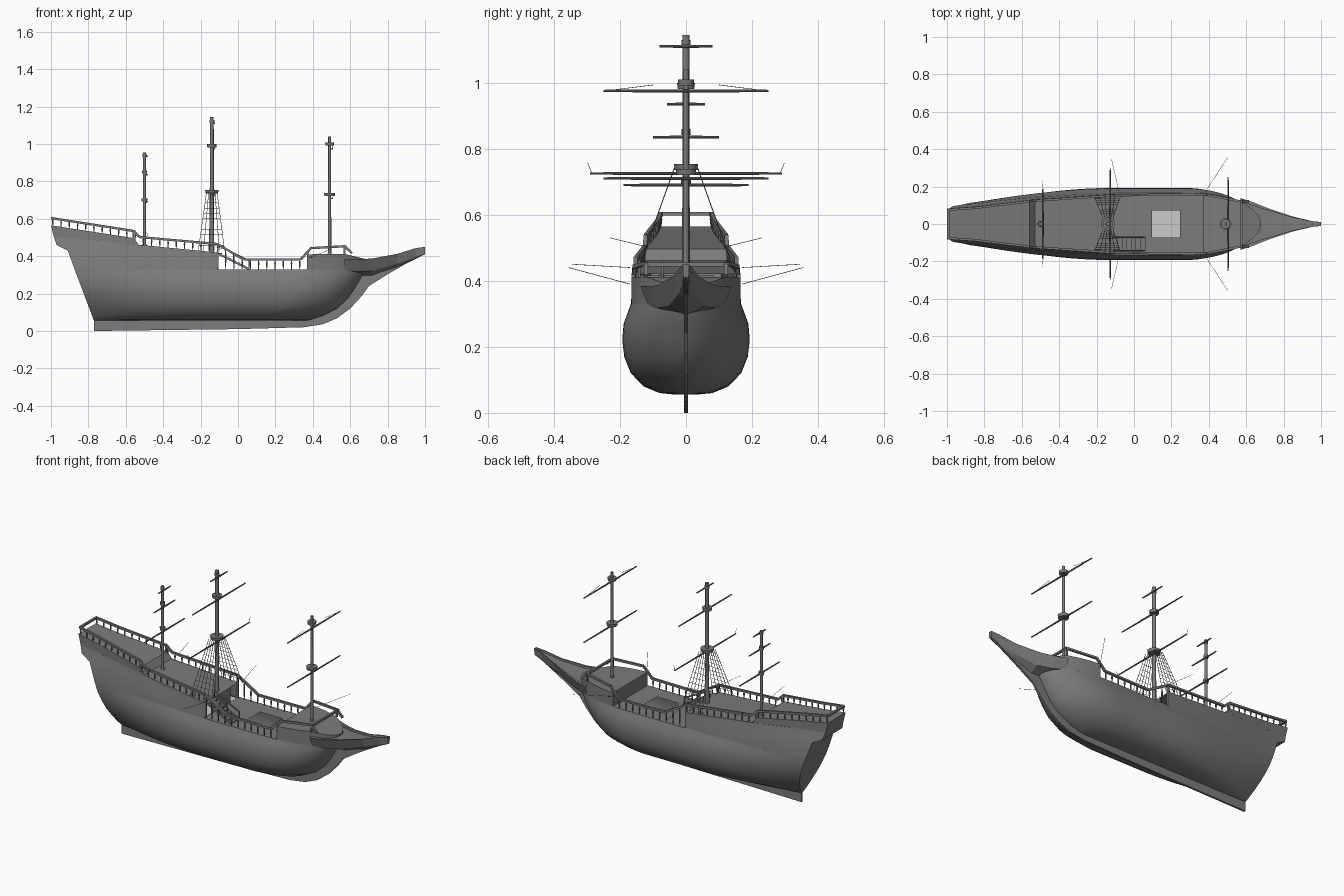
import bpy, bmesh, math
from mathutils import Vector, Matrix

if "Cube" in bpy.data.objects:
    bpy.data.objects.remove(bpy.data.objects["Cube"])


def material(name, v):
    m = bpy.data.materials.new(name)
    m.diffuse_color = (v, v, v, 1)
    m.use_nodes = True
    m.node_tree.nodes["Principled BSDF"].inputs["Base Color"].default_value = m.diffuse_color
    return m


DARK, LIGHT = material("dark_timber", .2), material("pale_floor", .8)


def interp(table, x):
    if x <= table[0][0]:
        return table[0][1]
    for (a, p), (b, q) in zip(table, table[1:]):
        if x <= b:
            return p + (q - p) * (x - a) / (b - a)
    return table[-1][1]


def finish(name, bm, mirror=False, smooth=False, mat=DARK):
    me = bpy.data.meshes.new(name)
    bm.to_mesh(me)
    bm.free()
    me.materials.append(mat)
    ob = bpy.data.objects.new(name, me)
    bpy.context.collection.objects.link(ob)
    if mirror:
        m = ob.modifiers.new("mirror", 'MIRROR')
        m.use_axis = (False, True, False)
        m.merge_threshold = 0.0005
    if smooth:
        bpy.ops.object.select_all(action='DESELECT')
        ob.select_set(True)
        bpy.context.view_layer.objects.active = ob
        bpy.ops.object.shade_smooth_by_angle(angle=math.radians(35))
    return ob


def skin(name, rows, smooth=False, mat=DARK):
    """Quad sheet through rows of points on the -y side, mirrored to +y."""
    bm = bmesh.new()
    vs = [[bm.verts.new(p) for p in r] for r in rows]
    for r0, r1 in zip(vs, vs[1:]):
        for i in range(len(r0) - 1):
            bm.faces.new((r0[i], r0[i + 1], r1[i + 1], r1[i]))
    bmesh.ops.remove_doubles(bm, verts=bm.verts, dist=1e-5)
    return finish(name, bm, True, smooth, mat)


def beam(bm, p, q, r, n=4, r2=None):
    p, q = Vector(p), Vector(q)
    d = q - p
    rot = d.to_track_quat('Z', 'Y').to_matrix().to_4x4()
    spin = Matrix.Rotation(math.pi / 4 if n == 4 else 0, 4, 'Z')
    bmesh.ops.create_cone(bm, cap_ends=True, segments=n, radius1=r, radius2=r if r2 is None else r2,
                          depth=d.length, matrix=Matrix.Translation((p + q) / 2) @ rot @ spin)


def box(bm, c, s):
    bmesh.ops.create_cube(bm, size=1, matrix=Matrix.Translation(c) @ Matrix.Diagonal((*s, 1)))


def centre(row):
    return [(x, 0, z) for x, y, z in row]


# Hull: rows of z, half beam, stern fraction, stem x
LEVELS = [(.055, .03, .15, .36), (.06, .08, .15, .39), (.08, .128, .22, .45), (.12, .167, .34, .53),
          (.17, .187, .46, .585), (.22, .193, .54, .62), (.27, .189, .6, .65), (.30, .178, .64, .667),
          (.33, .167, .68, .68)]


def stern_x(z):
    return -.77 - .378 * (z - .055)


def half(level, u):
    z, b, s, xe = level
    if u < .5:
        return b * (s + (1 - s) * math.sin(math.pi * u) ** .9)
    k = max(0, (u - .76) / .24)
    return b * max(0, 1 - k * k) ** .52


def top_half(x):
    a = stern_x(.33)
    return half(LEVELS[-1], min(1, max(0, (x - a) / (.68 - a))))


US = [1 - (1 - i / 36) ** 1.5 for i in range(37)]
hull = []
for L in LEVELS:
    a = stern_x(L[0])
    hull.append([(a + (L[3] - a) * u, -half(L, u), L[0]) for u in US])
skin("hull", [centre(hull[0])] + hull, True)
column = [r[0] for r in hull]
skin("transom", [column, centre(column)])

# Upper works aft, with the overhanging stern
EDGE = [(-1, .083), (-.85, .093), (-.55, .13), (-.11, .160), (.37, .167), (.57, .128)]
N = 14
aft = []
for k, (xs, zs, zf) in enumerate([(stern_x(.33), .33, .33), (-.91, .43, .36), (-.97, .46, .385), (-.985, .505, .42)]):
    row = []
    for i in range(N + 1):
        t = i / N
        x = xs + (-.11 - xs) * t
        w = top_half(x) * (1 - k / 3) + interp(EDGE, x) * k / 3
        row.append((x, -w, zs + (zf - zs) * t))
    aft.append(row)
skin("aft_side", aft, True)


def edge_row(x0, x1, z0, z1, n=8):
    xs = [x0 + (x1 - x0) * i / n for i in range(n + 1)]
    return [(x, -interp(EDGE, x), z0 + (z1 - z0) * i / n) for i, x in enumerate(xs)]


poop_low, poop_top = edge_row(-.985, -.53, .505, .461), edge_row(-1, -.56, .565, .497)
quarter = edge_row(-.53, -.11, .461, .42)
skin("poop_side", [poop_low, poop_top], True)
skin("poop_deck", [poop_top, centre(poop_top)])
skin("quarter_deck", [quarter, centre(quarter)])
skin("poop_front", [[p, (p[0], 0, p[2])] for p in (poop_low[-1], poop_top[-1])])
column = [r[0] for r in aft] + [poop_top[0]]
skin("stern_face", [column, centre(column)])

# Quarterdeck bulkhead with a doorway on each side, pale floors inside
bm = bmesh.new()
box(bm, (-.113, 0, .374), (.006, .17, .088))
for s in (-1, 1):
    box(bm, (-.113, s * .155, .374), (.006, .012, .088))
finish("bulkhead", bm)
for nm, x0, x1, w, z in (("cabin_floor", -.3, -.11, .15, .331), ("hold_floor", .07, .27, .1, .25)):
    r = [(x0, -w, z), (x1, -w, z)]
    skin(nm, [r, centre(r)], mat=LIGHT)

# Waist deck around an open hatch
xs = [-.11 + .048 * i for i in range(11)]
skin("waist_deck_side", [[(x, -top_half(x), .33) for x in xs], [(x, -.073, .33) for x in xs]])
for nm, x0, x1 in (("waist_deck_aft", -.11, .095), ("waist_deck_fore", .245, .37)):
    r = [(x0, -.073, .33), (x1, -.073, .33)]
    skin(nm, [r, centre(r)])

# Forecastle with rounded bow
xs = [.37 + .31 * math.sin(math.pi / 2 * i / 14) for i in range(15)]
low = [(x, -top_half(x), .33) for x in xs]
high = [(x, y, interp([(.37, .41), (.57, .412), (.68, .385)], x)) for x, y, z in low]
skin("forecastle_side", [low, high], True)
skin("forecastle_deck", [high, centre(high)])
skin("forecastle_bulkhead", [[(.37, 0, .33), low[0]], [(.37, 0, .41), high[0]]])

# Beakhead: x, top half, top z, low half, low z, centre low z
BEAK = [(.57, .138, .385, .115, .325, .30), (.64, .115, .382, .088, .318, .295), (.72, .083, .388, .055, .322, .295),
        (.85, .04, .412, .022, .36, .335), (.95, .016, .443, .010, .392, .385), (1, .010, .45, .008, .412, .41)]
b_top = [(x, -w, z) for x, w, z, *_ in BEAK]
b_low = [(x, -w, z) for x, _, _, w, z, _ in BEAK]
b_keel = [(x, 0, c) for x, *_, c in BEAK]
b_deck = [(x, -w * .85, z - .012) for x, w, z, *_ in BEAK]
b_in = [(x, -w * .85, z) for x, w, z, *_ in BEAK]
skin("beakhead", [b_keel, b_low, b_top, b_in, b_deck, centre(b_deck)])
tip = [b_low[-1], b_top[-1]]
skin("beak_tip", [[p, (p[0], 0, p[2])] for p in tip])

# Keel and stem
KEEL = [(-.77, 0), (0, .01), (.35, .02), (.45, .035), (.53, .068), (.6, .12), (.66, .185), (.7, .24), (.8, .303),
        (.93, .378), (1, .41), (1, .43), (.85, .39), (.68, .33), (.6, .21), (.5, .12), (.35, .065), (-.77, .065)]
bm = bmesh.new()
f = bm.faces.new([bm.verts.new((x, -.006, z)) for x, z in KEEL])
g = bmesh.ops.extrude_face_region(bm, geom=[f])
bmesh.ops.translate(bm, verts=[v for v in g['geom'] if isinstance(v, bmesh.types.BMVert)], vec=(0, .012, 0))
bmesh.ops.recalc_face_normals(bm, faces=bm.faces)
finish("keel", bm)

# Handrail running the full length, with balusters
RAIL = [(-.995, .603), (-.56, .535), (-.525, .502), (-.11, .465), (.03, .382), (.335, .382), (.39, .443),
        (.57, .453), (.61, .415)]
FLOOR = [(-1, .564), (-.56, .497), (-.53, .461), (-.112, .42), (-.11, .33), (.37, .33), (.371, .41), (.6, .41)]


def rail_pt(x):
    return Vector((x, -interp(EDGE, x) + .007, interp(RAIL, x)))


bm = bmesh.new()
stops = sorted({p[0] for p in RAIL} | {-.85, -.3, .2, .48})
for a, b in zip(stops, stops[1:]):
    beam(bm, rail_pt(a), rail_pt(b), .0085)
finish("handrail", bm, True)
bm = bmesh.new()
for i in range(31):
    p = rail_pt(-.99 + i * .044)
    q = Vector((p.x, p.y, interp(FLOOR, p.x)))
    m = q.lerp(p, .6)
    beam(bm, q, m, .002, 6, .005)
    beam(bm, m, p, .005, 6, .002)
for x in (-.56, -.108, .372, .57):
    p = rail_pt(x)
    beam(bm, (p.x, p.y, interp(FLOOR, x)), p, .007)
finish("balusters", bm, True)
bm = bmesh.new()
beam(bm, (-.993, -.078, .603), (-.993, .078, .603), .0085)
beam(bm, (.575, -.13, .45), (.575, .13, .45), .0085)
finish("cross_rails", bm)

# Stairs from waist to quarterdeck
bm = bmesh.new()
for i in range(7):
    t = (i + .5) / 7
    box(bm, (-.11 + .17 * t, -.107, .42 - .09 * t), (.025, .07, .006))
for y in (-.142, -.072):
    beam(bm, (-.11, y, .415), (.06, y, .33), .008)
    beam(bm, (-.11, y, .46), (.06, y, .375), .005)
    for x, z in ((-.108, .415), (-.025, .37), (.058, .33)):
        beam(bm, (x, y, z), (x, y, z + .047), .004)
finish("stairs", bm)

# Masts: x, base z, top z, radius, platforms (z, r), yards (z, half length)
MASTS = {"fore": (.49, .40, 1.04, .009, [(.73, .031), (1.0, .025)], [(.71, .25), (.975, .25)]),
         "main": (-.14, .33, 1.145, .012, [(.745, .037), (.99, .027), (1.12, .014)],
                  [(.725, .29), (.975, .25), (1.11, .08)]),
         "mizzen": (-.5, .45, .955, .009, [(.70, .016), (.85, .014), (.94, .011)],
                    [(.69, .19), (.835, .1), (.935, .058)])}
for nm, (x, z0, z1, r, tops, yards) in MASTS.items():
    bm = bmesh.new()
    beam(bm, (x, 0, z0), (x, 0, z1), r, 12, r * .85)
    beam(bm, (x, 0, z0), (x, 0, z0 + .014), r * 1.8, 12, r * 1.2)
    finish(nm + "_mast", bm, smooth=True)
    bm = bmesh.new()
    for z, pr in tops:
        beam(bm, (x, 0, z - .009), (x, 0, z + .009), pr * .92, 14, pr)
    finish(nm + "_tops", bm, smooth=True)
    bm = bmesh.new()
    for z, h in yards:
        for s in (-1, 1):
            beam(bm, (x + .013, 0, z), (x + .013, s * h, z), .005, 8, .0035)
    finish(nm + "_yards", bm, smooth=True)

# Shrouds and ratlines on the main mast
bm = bmesh.new()
lines = []
for i in range(6):
    t = i / 5
    lines.append((Vector((-.212 + .14 * t, -.147, .43)), Vector((-.168 + .056 * t, -.035, .742))))
for p, q in lines:
    beam(bm, p, q, .0015, 5)
for k in range(1, 11):
    beam(bm, lines[0][0].lerp(lines[0][1], k / 11), lines[-1][0].lerp(lines[-1][1], k / 11), .001, 5)
finish("shrouds", bm, True)

# Loose rigging lines
bm = bmesh.new()
for p, q in (((.38, -.17, .39), (.5, -.355, .44)), ((-.08, -.17, .44), (-.12, -.345, .45)),
             ((-.48, -.12, .503), (-.49, -.23, .53)), ((-.127, -.285, .725), (-.127, -.298, .757)),
             ((.503, -.245, .975), (.503, -.1, .993))):
    beam(bm, p, q, .001, 5)
finish("rigging_lines", bm, True)
